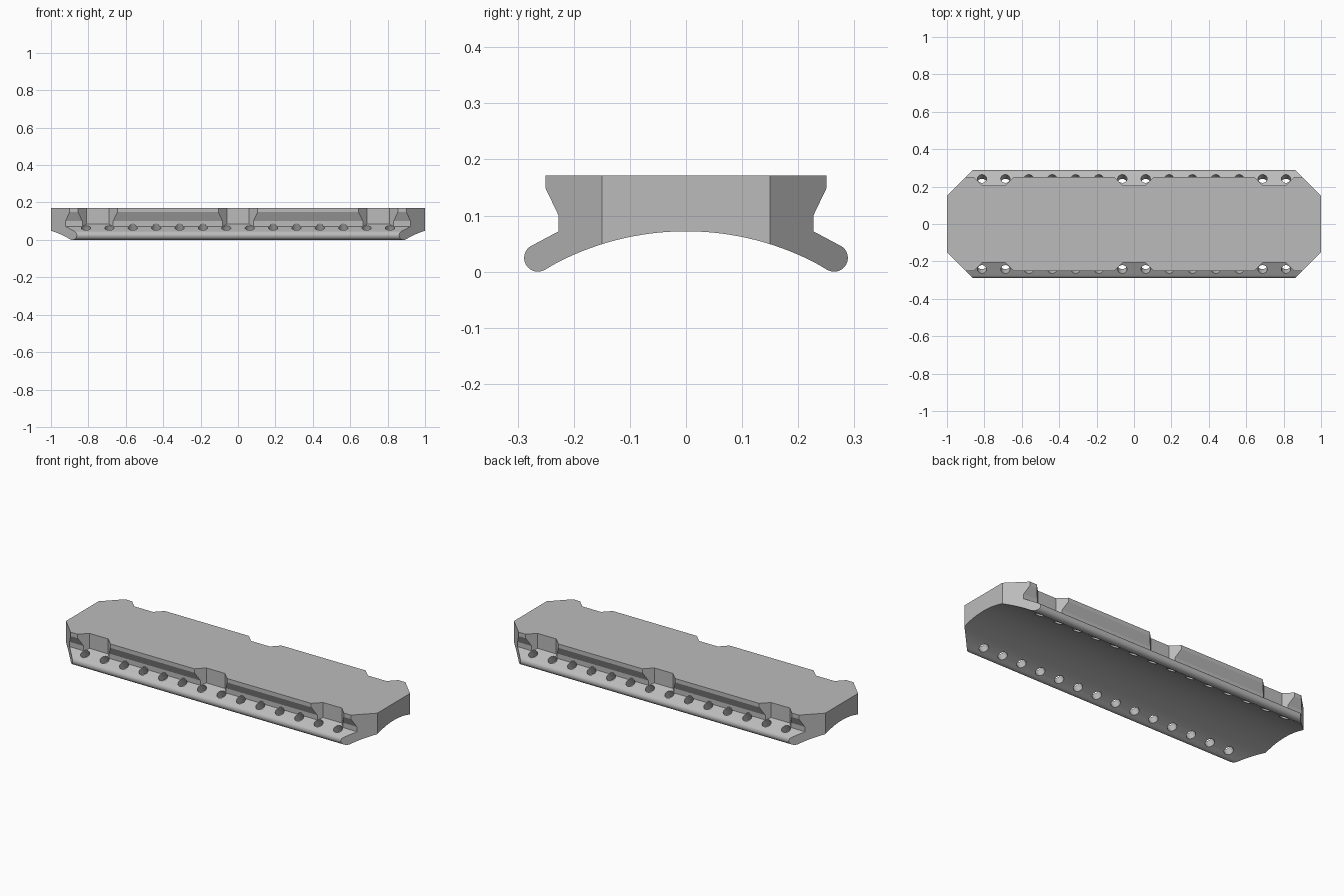
import bpy, bmesh, math
from mathutils import Matrix, Vector

if "Cube" in bpy.data.objects:
    bpy.data.objects.remove(bpy.data.objects["Cube"])

SLOPE = math.radians(28)      # tilt of the side flanges
TIP_Y, TIP_Z, TIP_R = 0.264, 0.0245, 0.0245
ARC_R, ARC_TOP = 0.5, 0.072   # hollow underside

grey = bpy.data.materials.new("grey")
grey.diffuse_color = (0.5, 0.5, 0.5, 1)
grey.use_nodes = True
grey.node_tree.nodes["Principled BSDF"].inputs["Base Color"].default_value = grey.diffuse_color


def prism(bm, ring, offset):
    """Extrude a closed ring of 3D points along an offset."""
    face = bm.faces.new([bm.verts.new(p) for p in ring])
    out = bmesh.ops.extrude_face_region(bm, geom=[face])
    verts = [g for g in out["geom"] if isinstance(g, bmesh.types.BMVert)]
    bmesh.ops.translate(bm, verts=verts, vec=offset)


def make(name, bm):
    bmesh.ops.recalc_face_normals(bm, faces=bm.faces)
    mesh = bpy.data.meshes.new(name)
    bm.to_mesh(mesh)
    bm.free()
    mesh.materials.append(grey)
    obj = bpy.data.objects.new(name, mesh)
    bpy.context.collection.objects.link(obj)
    return obj


# Half cross-section (y, z): dovetail rail, flange, round lip, arched underside
half = [(0.25, 0.171), (0.25, 0.148), (0.227, 0.10), (0.227, 0.072)]
for i in range(17):
    a = math.pi / 2 - SLOPE - math.pi * i / 16
    half.append((TIP_Y + TIP_R * math.cos(a), TIP_Z + TIP_R * math.sin(a)))
for i in range(1, 17):
    y = 0.246 * (1 - i / 16)
    half.append((y, ARC_TOP - ARC_R + math.sqrt(ARC_R ** 2 - y * y)))
section = half + [(-y, z) for y, z in reversed(half[:-1])]
bm = bmesh.new()
prism(bm, [(-1.1, y, z) for y, z in section], (2.2, 0, 0))
rail = make("rail_cover", bm)

# Plan outline that chamfers the four corners
bm = bmesh.new()
plan = [(1, 0.15), (0.75, 0.40), (-0.75, 0.40), (-1, 0.15)]
plan += [(-x, -y) for x, y in plan]
prism(bm, [(x, y, -0.1) for x, y in plan], (0, 0, 0.5))
corners = make("corner_cutter", bm)

# Three flared notches in each side, with floors following the flange
bm = bmesh.new()
floor = [(0.205, 0.0838), (0.227, 0.072), (0.30, 0.06), (0.30, 0.25), (0.205, 0.25)]
for side in (-1, 1):
    for cx in (-0.75, 0, 0.75):
        ends = [[bm.verts.new((cx + s * (y - 0.145), side * y, z)) for y, z in floor]
                for s in (-1, 1)]
        for ring in ends:
            bm.faces.new(ring)
        for i in range(5):
            j = (i + 1) % 5
            bm.faces.new((ends[0][i], ends[0][j], ends[1][j], ends[1][i]))
notches = make("notch_cutter", bm)

# Fourteen round holes square to each flange
bm = bmesh.new()
for side in (-1, 1):
    for i in range(14):
        place = (Matrix.Translation(Vector((-0.8125 + 0.125 * i, side * 0.242, 0.064)))
                 @ Matrix.Rotation(-side * SLOPE, 4, 'X'))
        bmesh.ops.create_cone(bm, cap_ends=True, segments=24, radius1=0.025,
                              radius2=0.025, depth=0.16, matrix=place)
holes = make("hole_cutter", bm)

# Apply the cuts
for cutter, op in ((corners, 'INTERSECT'), (notches, 'DIFFERENCE'), (holes, 'DIFFERENCE')):
    mod = rail.modifiers.new(cutter.name, 'BOOLEAN')
    mod.operation, mod.solver, mod.object = op, 'EXACT', cutter
bpy.context.view_layer.objects.active = rail
rail.select_set(True)
for mod in list(rail.modifiers):
    bpy.ops.object.modifier_apply(modifier=mod.name)
for cutter in (corners, notches, holes):
    bpy.data.objects.remove(cutter)

bpy.ops.object.select_all(action='DESELECT')
rail.select_set(True)
bpy.ops.object.shade_smooth_by_angle(angle=math.radians(25))
